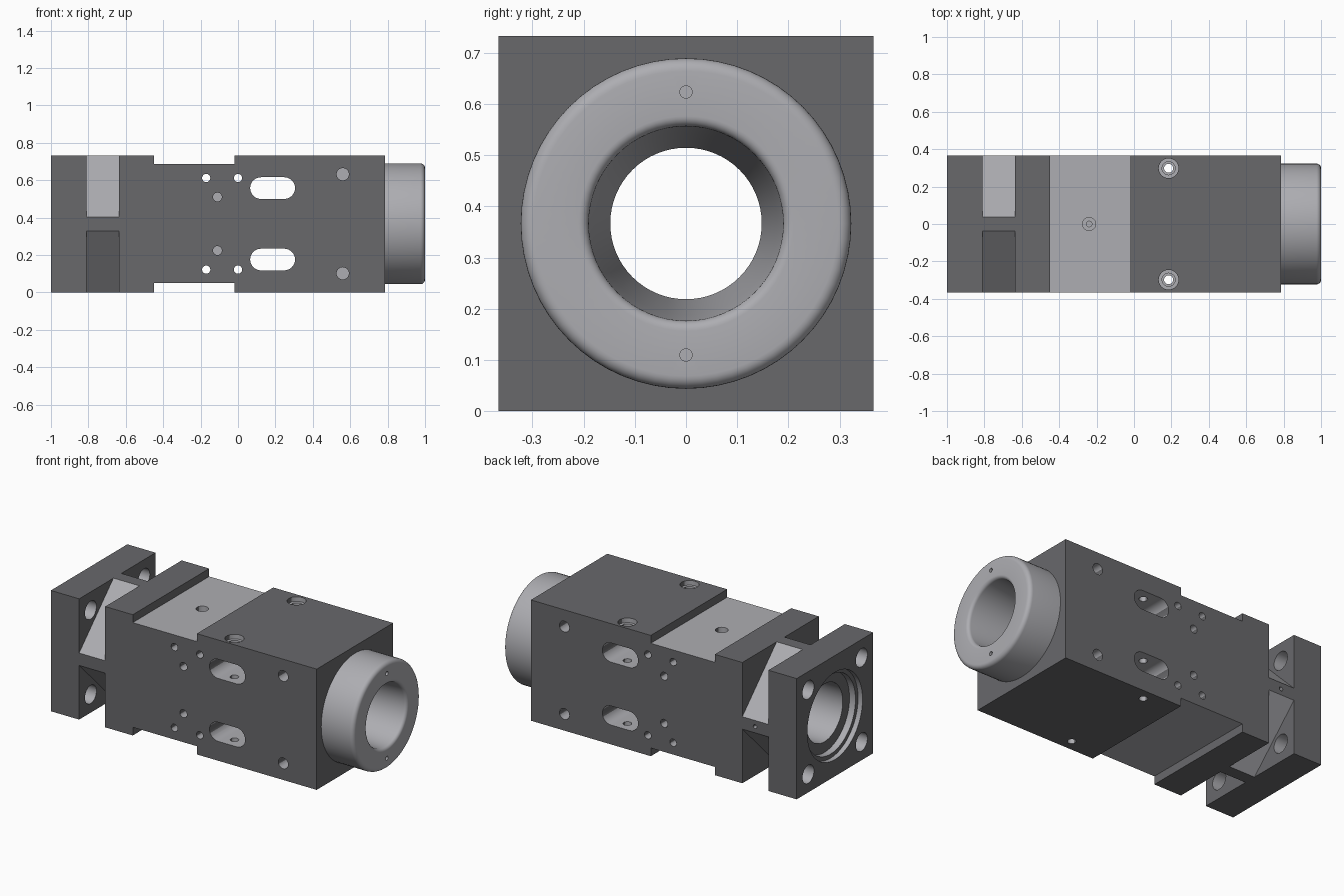
import bpy, bmesh
from math import pi, cos, sin, radians

if "Cube" in bpy.data.objects:
    bpy.data.objects.remove(bpy.data.objects["Cube"])

CZ, H, N = 0.3665, 0.3665, 64


def grey(name, v):
    m = bpy.data.materials.new(name)
    m.diffuse_color = (v, v, v * 1.06, 1)
    m.use_nodes = True
    m.node_tree.nodes["Principled BSDF"].inputs["Base Color"].default_value = m.diffuse_color
    return m


DARK, LIGHT = grey("painted_grey", 0.14), grey("machined_grey", 0.42)


def make(name, bm, mat):
    bmesh.ops.recalc_face_normals(bm, faces=bm.faces)
    me = bpy.data.meshes.new(name)
    bm.to_mesh(me)
    bm.free()
    me.materials.append(mat)
    ob = bpy.data.objects.new(name, me)
    bpy.context.collection.objects.link(ob)
    return ob


def bridge(bm, rings, closed):
    n = len(rings[0])
    for k in range(len(rings) if closed else len(rings) - 1):
        a, b = rings[k], rings[(k + 1) % len(rings)]
        for i in range(n):
            j = (i + 1) % n
            bm.faces.new((a[i], a[j], b[j], b[i]))
    if not closed:
        bm.faces.new(rings[0])
        bm.faces.new(rings[-1])


def prism(name, pts, axis, lo, hi, mat=LIGHT):
    """Extrude a 2D outline along an axis."""
    put = {"x": lambda a, b, t: (t, a, b), "y": lambda a, b, t: (a, t, b),
           "z": lambda a, b, t: (a, b, t)}[axis]
    bm = bmesh.new()
    bridge(bm, [[bm.verts.new(put(a, b, t)) for a, b in pts] for t in (lo, hi)], False)
    return make(name, bm, mat)


def lathe(name, profile, closed):
    """Turn an (x, radius) profile about the bore axis."""
    bm = bmesh.new()
    bridge(bm, [[bm.verts.new((x, r * cos(2 * pi * i / N), CZ + r * sin(2 * pi * i / N)))
                 for i in range(N)] for x, r in profile], closed)
    return make(name, bm, LIGHT)


def rect(a0, a1, b0, b1):
    return [(a0, b0), (a1, b0), (a1, b1), (a0, b1)]


def slot(a, b, r, half=0.0, n=32):
    """Circle outline, or a stadium when half > 0."""
    pts = []
    for side, start in ((half, -pi / 2), (-half, pi / 2)):
        m = n // 2
        for i in range(m + 1 if half else m):
            t = start + pi * i / m
            pts.append((a + side + r * cos(t), b + r * sin(t)))
    return pts


def cut(ob, cutters):
    bpy.context.view_layer.objects.active = ob
    for c in cutters:
        c.hide_render = True
        m = ob.modifiers.new("cut", "BOOLEAN")
        m.operation, m.solver, m.object = "DIFFERENCE", "EXACT", c
        m.material_mode = "TRANSFER"
        bpy.ops.object.modifier_apply(modifier=m.name)
        bpy.data.objects.remove(c)


def smooth(ob):
    bpy.ops.object.select_all(action="DESELECT")
    ob.select_set(True)
    bpy.context.view_layer.objects.active = ob
    bpy.ops.object.shade_smooth_by_angle(angle=radians(30))


# Square housing block
body = prism("housing", rect(-H, H, 0, 2 * H), "x", -1, 0.785, DARK)
cuts = []

# Shallow saddle across top and bottom
for z0, z1 in ((0.685, 0.8), (-0.1, 0.05)):
    cuts.append(prism("saddle_cut", rect(-0.45, -0.02, z0, z1), "y", -0.5, 0.5))

for sz in (1, -1):
    for sy in (1, -1):
        # Diagonal corner pockets behind the flange
        tri = [(sy * 0.0375, CZ + sz * H), (sy * H, CZ + sz * 0.0375),
               (sy * 0.5, CZ + sz * 0.0375), (sy * 0.5, CZ + sz * 0.5),
               (sy * 0.0375, CZ + sz * 0.5)]
        cuts.append(prism("pocket_cut", tri, "x", -0.81, -0.635))
        # Flange bolt holes
        cuts.append(prism("bolt_cut", slot(sy * 0.256, CZ + sz * 0.256, 0.055), "x", -1.1, -0.75))
        # Blind side holes
        for x, dz, r, depth in ((-0.11, 0.143, 0.024, 0.12), (0.56, 0.265, 0.033, 0.1)):
            lo, hi = sorted((sy * (H - depth), sy * 0.45))
            cuts.append(prism("blind_cut", slot(x, CZ + sz * dz, r), "y", lo, hi))
    # Through holes and slots in the sides
    for x in (-0.17, 0.0):
        cuts.append(prism("through_cut", slot(x, CZ + sz * 0.245, 0.022), "y", -0.5, 0.5))
    cuts.append(prism("slot_cut", slot(0.185, CZ + sz * 0.191, 0.058, 0.062), "y", -0.5, 0.5))
    # Counterbored vertical holes
    for r, z in ((0.053, 0.705), (0.035, 0.65), (0.024, -0.1)):
        cuts.append(prism("vertical_cut", slot(0.185, sz * 0.298, r), "z", z, 0.85))

# Saddle centre hole and small web hole
for r, z in ((0.035, 0.6), (0.015, 0.4)):
    cuts.append(prism("centre_cut", slot(-0.24, 0, r), "z", z, 0.85))
cuts.append(prism("web_cut", slot(-0.72, CZ, 0.012), "y", 0.28, 0.5))

# Stepped main bore, with the taper opening towards the nose
taper = lambda x: 0.148 + 0.042 * (x - 0.3) / 0.68
cuts.append(lathe("bore_cut", [(-1.05, 0.265), (-0.97, 0.265), (-0.97, 0.24), (-0.93, 0.24),
                               (-0.93, 0.175), (0.0, 0.175), (0.0, 0.148), (0.3, 0.148),
                               (0.83, taper(0.83))], False))
cut(body, cuts)

# Step walls keep the painted shade
dark = next(i for i, m in enumerate(body.data.materials) if m == DARK)
for p in body.data.polygons:
    if abs(p.normal.x) > 0.9:
        p.material_index = dark
smooth(body)

# Round nose ring with rolled edges
arc = lambda cx, cr, r, a0, a1: [(cx + r * cos(radians(a0 + (a1 - a0) * i / 6)),
                                  cr + r * sin(radians(a0 + (a1 - a0) * i / 6))) for i in range(7)]
nose = lathe("nose_ring", [(0.785, taper(0.785)), (0.785, 0.323)]
             + arc(0.975, 0.298, 0.025, 90, 0)
             + arc(0.98, 0.21, 0.02, 0, -90), True)
cut(nose, [prism("nose_cut", slot(0, CZ + s * 0.257, 0.012), "x", 0.93, 1.1) for s in (1, -1)])
smooth(nose)
